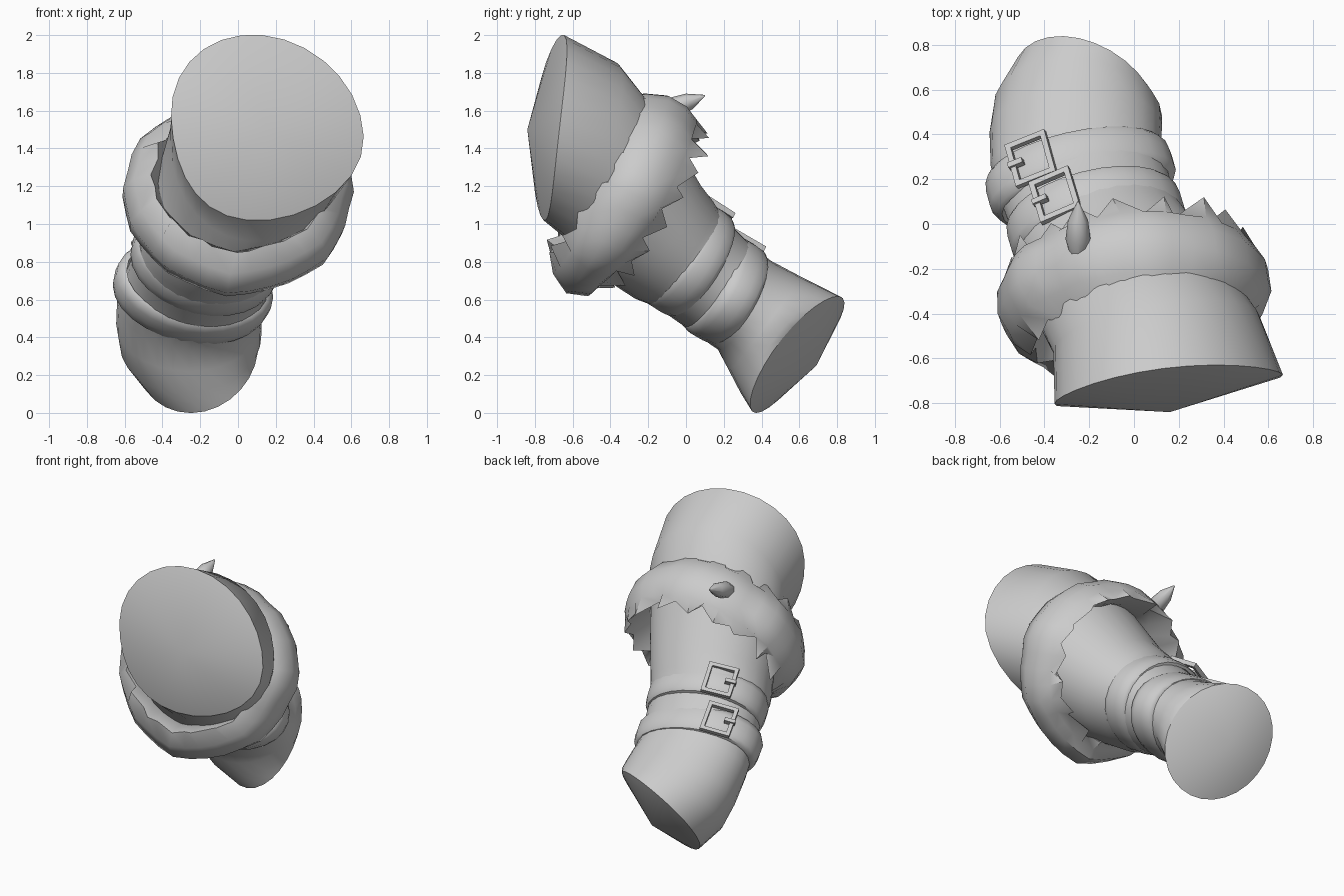
import bpy, bmesh, math, random
from mathutils import Vector, Matrix

if "Cube" in bpy.data.objects:
    bpy.data.objects.remove(bpy.data.objects["Cube"])

random.seed(4)
mat = bpy.data.materials.new("plain_grey")
mat.diffuse_color = (0.6, 0.6, 0.6, 1)
mat.use_nodes = True
mat.node_tree.nodes["Principled BSDF"].inputs["Base Color"].default_value = mat.diffuse_color


def finish(name, bm, angle=40):
    bmesh.ops.recalc_face_normals(bm, faces=bm.faces)
    me = bpy.data.meshes.new(name)
    bm.to_mesh(me)
    bm.free()
    ob = bpy.data.objects.new(name, me)
    bpy.context.collection.objects.link(ob)
    me.materials.append(mat)
    bpy.ops.object.select_all(action='DESELECT')
    bpy.context.view_layer.objects.active = ob
    ob.select_set(True)
    bpy.ops.object.shade_smooth_by_angle(angle=math.radians(angle))
    return ob


def bridge(bm, rings, closed=False):
    """Join successive rings of vertices with quads."""
    pairs = list(zip(rings, rings[1:])) + ([(rings[-1], rings[0])] if closed else [])
    for a, b in pairs:
        n = len(a)
        for i in range(n):
            j = (i + 1) % n
            bm.faces.new((a[i], a[j], b[j], b[i]))


def frame(c, u, v):
    c, u, v = Vector(c), Vector(u), Vector(v)
    return c, u, v, v.cross(u).normalized()


def around(u, v, t):
    return u * math.cos(t) + v * math.sin(t)


# Sleeve: sections (centre, half-axis across, half-axis up, side bow, lower sideways lean)
stations = [
    ((0.15, -0.70, 1.51), (0.51, 0.065, -0.05), (-0.02, 0.055, 0.49), -0.04, -0.12),
    ((0.10, -0.49, 1.38), (0.46, 0.08, -0.05), (-0.01, 0.13, 0.47), 0, -0.06),
    ((0.00, -0.33, 1.16), (0.43, 0.09, -0.04), (0, 0.19, 0.41), 0, 0),
    ((-0.09, -0.16, 0.95), (0.39, 0.09, -0.05), (0, 0.225, 0.27), 0, 0),
    ((-0.14, -0.07, 0.87), (0.38, 0.09, -0.05), (0, 0.20, 0.265), 0, 0),
    ((-0.17, 0.01, 0.81), (0.36, 0.08, -0.05), (0, 0.165, 0.25), 0, 0),
    ((-0.23, 0.20, 0.65), (0.37, 0.08, -0.05), (0, 0.14, 0.24), 0, 0),
    ((-0.26, 0.31, 0.57), (0.38, 0.05, -0.03), (0, 0.14, 0.235), 0, 0),
    ((-0.26, 0.42, 0.47), (0.385, 0.01, 0.0), (0, 0.19, 0.25), 0, 0),
    ((-0.25, 0.515, 0.38), (0.375, -0.02, 0.03), (-0.01, 0.225, 0.275), -0.01, 0),
    ((-0.21, 0.59, 0.308), (0.32, -0.07, 0.075), (-0.035, 0.24, 0.30), -0.015, 0),
]
N = 28
bm = bmesh.new()
rings = []
for c, u, v, bow, lean in stations:
    c, u, v, a = frame(c, u, v)
    ring = []
    for i in range(N):
        t = math.tau * i / N
        low = max(0, -math.sin(t)) ** 2
        p = c + around(u, v, t) + a * bow * math.cos(t) ** 2 + Vector((lean * low, 0, 0))
        ring.append(bm.verts.new(p))
    rings.append(ring)
bridge(bm, rings)
for ring, apex in ((rings[0], (0.16, -0.84, 1.5)), (rings[-1], (-0.22, 0.69, 0.25))):
    tip = bm.verts.new(apex)
    for i in range(N):
        bm.faces.new((ring[i], ring[(i + 1) % N], tip))
        bm.edges.get((ring[i], ring[(i + 1) % N])).smooth = False
finish("sleeve", bm, 60)

# Fur cuff: domed band with ragged edges; (axial, radius, ragged side, extra radius below)
c, u, v, a = frame((0.005, -0.35, 1.18), (0.60, 0.05, -0.01), (0, 0.25, 0.49))
profile = [(-0.16, 0.79, -1, 0.02), (-0.11, 0.92, 0, 0.07), (0.0, 1.0, 0, 0.10),
           (0.11, 0.99, 0, 0.04), (0.19, 0.92, 0, 0), (0.23, 0.84, 1, -0.02),
           (0.10, 0.74, 0, 0), (-0.06, 0.70, 0, 0)]
M = 34
jag = {s: [random.uniform(0.03, 0.09) if i % 2 else random.uniform(-0.06, 0.0)
           for i in range(M)] for s in (-1, 1)}
lump = [random.uniform(-0.02, 0.025) for _ in range(M)]
bm = bmesh.new()
rings = []
for ax, rad, side, drop in profile:
    ring = []
    for i in range(M):
        t = math.tau * (i + (0.3 * math.sin(i * 2.3) if side else 0)) / M
        low = max(0, -math.sin(t))
        out = ax + (side * jag[side][i] * (0.6 if side < 0 else 1) if side else 0)
        r = rad + lump[i] + (0.3 * jag[side][i] if side else 0) + drop * low ** 2
        if side < 0:
            r -= 0.03 * (1 - low)
            out -= 0.05 * max(0, math.sin(t))
        if ax > 0.15:
            out -= 0.06 * low ** 2
        ring.append(bm.verts.new(c + around(u, v, t) * r + a * out))
    rings.append(ring)
bridge(bm, rings, closed=True)
finish("fur_cuff", bm, 50)

# Loose tuft standing up from the cuff
base, tip = Vector((-0.25, -0.11, 1.60)), Vector((-0.25, 0.10, 1.68))
d = tip - base
bm = bmesh.new()
side = Vector((1, 0, 0))
up = side.cross(d).normalized()
rings = [[bm.verts.new(base + d * f + around(side, up, math.tau * i / 8) * r)
          for i in range(8)] for f, r in ((-0.2, 0.03), (0.2, 0.056), (0.6, 0.045), (1, 0.004))]
bridge(bm, rings)
bm.faces.new(rings[0])
bm.faces.new(rings[-1])
finish("fur_tuft", bm, 50)


def box(bm, m, centre, size):
    mm = m @ Matrix.Translation(centre) @ Matrix.Diagonal((*size, 1))
    bmesh.ops.create_cube(bm, size=1, matrix=mm)


def belt(name, c, u, v, buckle_deg):
    c, u, v, a = frame(c, u, v)
    # strap, a softly bulging band
    bm = bmesh.new()
    shape = [(-0.105, 0.90), (-0.095, 0.95), (-0.05, 1.0), (0.02, 1.0),
             (0.07, 0.98), (0.09, 0.94), (0.095, 0.88)]
    rings = [[bm.verts.new(c + around(u, v, math.tau * i / 26) * r + a * ax)
              for i in range(26)] for ax, r in shape]
    bridge(bm, rings, closed=True)
    finish(name + "_strap", bm)
    # square buckle frame with a short pin
    t = math.radians(buckle_deg)
    tangent = (v * math.cos(t) - u * math.sin(t)).normalized()
    normal = a.cross(tangent).normalized()
    if normal.dot(around(u, v, t)) < 0:
        normal.negate()
    pos = c + around(u, v, t) * 1.03
    m = Matrix((tangent, a, normal)).transposed().to_4x4()
    m.translation = pos
    bm = bmesh.new()
    for s in (-1, 1):
        box(bm, m, (s * 0.085, 0, 0), (0.025, 0.22, 0.03))
        box(bm, m, (0, s * 0.0975, 0), (0.145, 0.025, 0.03))
    box(bm, m, (0.07, 0, 0.01), (0.07, 0.025, 0.035))
    finish(name + "_buckle", bm, 30)


belt("upper_belt", (-0.17, 0.01, 0.815), (0.39, 0.08, -0.06), (0, 0.17, 0.265), 117)
belt("lower_belt", (-0.24, 0.205, 0.65), (0.415, 0.08, -0.06), (0, 0.145, 0.25), 121)
